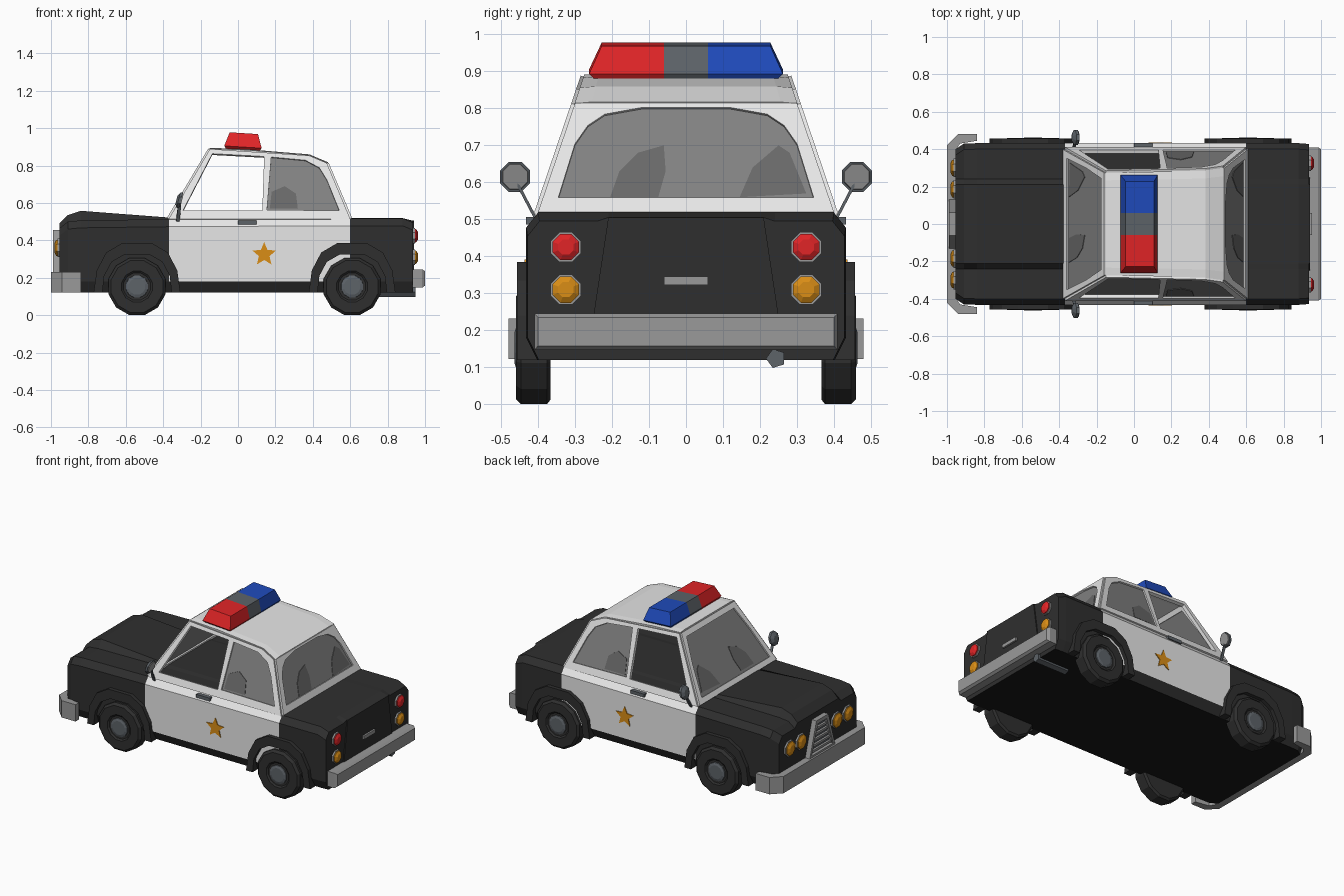
import bpy, bmesh, math
from mathutils import Vector

if "Cube" in bpy.data.objects:
    bpy.data.objects.remove(bpy.data.objects["Cube"])


def material(name, r, g, b):
    m = bpy.data.materials.new(name)
    m.diffuse_color = (r, g, b, 1)
    m.use_nodes = True
    m.node_tree.nodes["Principled BSDF"].inputs["Base Color"].default_value = m.diffuse_color
    return m


BLACK = material("black paint", .028, .028, .028)
UNDER = material("underside black", .009, .009, .009)
WHITE = material("white paint", .8, .8, .8)
CHROME = material("chrome grey", .32, .32, .32)
GREY = material("dark grey", .11, .125, .14)
GLASS = material("window glass", .22, .22, .22)
STREAK = material("dark glass", .14, .14, .14)
RED = material("red", .75, .018, .02)
BLUE = material("blue", .014, .07, .5)
AMBER = material("amber", .7, .27, .008)


def finish(name, bm, *mats):
    bmesh.ops.recalc_face_normals(bm, faces=bm.faces)
    me = bpy.data.meshes.new(name)
    bm.to_mesh(me)
    bm.free()
    for m in mats:
        me.materials.append(m)
    ob = bpy.data.objects.new(name, me)
    bpy.context.collection.objects.link(ob)
    return ob


def loft_bm(rings):
    bm = bmesh.new()
    vs = [[bm.verts.new(p) for p in r] for r in rings]
    n = len(vs[0])
    for a, b in zip(vs, vs[1:]):
        for i in range(n):
            j = (i + 1) % n
            bm.faces.new((a[i], a[j], b[j], b[i]))
    bm.faces.new(vs[0])
    bm.faces.new(vs[-1])
    return bm


def loft(name, rings, mat):
    return finish(name, loft_bm(rings), mat)


def prism(name, pts, place, w0, w1, mat):
    return loft(name, [[place(u, v, w) for u, v in pts] for w in (w0, w1)], mat)


def plate(name, outer, holes, place, thick, mat):
    """Panel with window openings."""
    bm = bmesh.new()
    for loop in [outer] + holes:
        vs = [bm.verts.new(place(u, v, 0)) for u, v in loop]
        for i in range(len(vs)):
            bm.edges.new((vs[i - 1], vs[i]))
    bmesh.ops.triangle_fill(bm, edges=bm.edges[:], use_beauty=True)
    ob = finish(name, bm, mat)
    mod = ob.modifiers.new("thickness", 'SOLIDIFY')
    mod.thickness = thick
    mod.offset = 0
    return ob


def box(name, x0, x1, y0, y1, z0, z1, mat):
    return prism(name, [(x0, y0), (x1, y0), (x1, y1), (x0, y1)],
                 lambda u, v, w: (u, v, w), z0, z1, mat)


def ngon(n, r, cu=0, cv=0):
    return [(cu + r * math.cos(2 * math.pi * (i + .5) / n),
             cv + r * math.sin(2 * math.pi * (i + .5) / n)) for i in range(n)]


def mirrored(half):
    return half + [(-u, v) for u, v in reversed(half) if u]


def along_x(u, v, w):
    return (w, u, v)


def along_y(s):
    return lambda u, v, w: (u, s * w, v)


# Body shell: x, half width, fender height, centre panel height
rings = []
for x, w, zf, zh in [(-.955, .40, .465, .49), (-.91, .43, .50, .535), (-.84, .432, .507, .558),
                     (-.37, .432, .513, .522), (.60, .432, .518, .519),
                     (.88, .432, .518, .519), (.935, .428, .495, .505)]:
    half = [(0, .12), (w - .03, .12), (w, .18), (w, zf - .04), (w - .032, zf), (.24, zf), (.21, zh), (0, zh)]
    rings.append([(x, y, z) for y, z in mirrored(half)])
bm = loft_bm(rings)
bmesh.ops.recalc_face_normals(bm, faces=bm.faces)
for f in bm.faces:
    c = f.calc_center_median()
    if f.normal.z < -.9:
        f.material_index = 2
    elif -.37 < c.x < .6 and abs(c.y) > .39 and c.z > .18:
        f.material_index = 1
finish("body", bm, BLACK, WHITE, UNDER)
prism("trunk_panel", [(-.25, .24), (.25, .24), (.21, .505), (-.21, .505)], along_x, .92, .942, BLACK)


# Cabin surfaces
def side(s):
    return lambda u, v, w: (u, s * (.40 - (v - .515) * .34 + w), v)


def screen(u, v, w):
    return (-.37 + (v - .515) * .595 - w, u, v)


def back(u, v, w):
    return (.60 - (v - .515) * .424 + w, u, v)


front_win = [(-.295, .555), (-.137, .86), (.14, .845), (.13, .555)]
rear_win = [(.155, .56), (.178, .842), (.36, .825), (.435, .785), (.475, .72), (.542, .555)]
side_line = [(-.37, .512), (-.15, .885), (.38, .85), (.475, .81), (.60, .512)]
for s, tag in ((-1, "right"), (1, "left")):
    plate("cabin_side_" + tag, side_line, [front_win, rear_win], side(s), .022, WHITE)
    prism("rear_side_glass_" + tag, rear_win, side(s), -.004, .002, GLASS)
    prism("side_glass_streak_" + tag, [(.17, .57), (.18, .66), (.25, .69), (.31, .65), (.32, .57)],
          side(s), .002, .005, STREAK)

wind = mirrored([(.352, .545), (.30, .72), (.245, .855)])
plate("windshield_frame", mirrored([(.398, .515), (.274, .885)]), [wind], screen, .022, WHITE)
prism("windshield", wind, screen, -.004, .002, GLASS)
rear = mirrored([(.345, .555), (.30, .70), (.265, .75), (.22, .78), (.12, .798)])
plate("rear_window_frame", mirrored([(.40, .515), (.30, .81)]), [rear], back, .022, WHITE)
prism("rear_window", rear, back, -.004, .002, GLASS)
streaks = [[(-.205, .56), (-.18, .63), (-.13, .68), (-.06, .70), (-.055, .63), (-.075, .56)],
           [(.145, .56), (.18, .64), (.25, .70), (.28, .68), (.325, .57)]]
for i, pts in enumerate(streaks):
    prism("rear_glass_streak_%d" % i, pts, back, .002, .005, STREAK)
    prism("front_glass_streak_%d" % i, pts, screen, .002, .005, STREAK)

# Roof
bm = bmesh.new()
rows = []
for x, z in [(-.152, .885), (.05, .877), (.38, .85), (.478, .808)]:
    y = .40 - (z - .515) * .34
    rows.append([bm.verts.new((x, v, z - d)) for v, d in ((-y, .004), (-y * .85, 0), (y * .85, 0), (y, .004))])
for a, b in zip(rows, rows[1:]):
    for i in range(3):
        bm.faces.new((a[i], a[i + 1], b[i + 1], b[i]))
roof = finish("roof", bm, WHITE)
mod = roof.modifiers.new("thickness", 'SOLIDIFY')
mod.thickness = .02
mod.offset = 0

# Roof light bar, split in red, grey and blue
bm = loft_bm([[(-x, -y, z), (x, -y, z), (x, y, z), (-x, y, z)]
              for x, y, z in ((.083, .235, -.052), (.1, .262, -.024), (.076, .228, .05))])
for y in (-.06, .06):
    bmesh.ops.bisect_plane(bm, geom=bm.verts[:] + bm.edges[:] + bm.faces[:],
                           plane_co=(0, y, 0), plane_no=(0, 1, 0))
for f in bm.faces:
    y = f.calc_center_median().y
    f.material_index = 0 if y < -.06 else 2 if y > .06 else 1
bar = finish("light_bar", bm, RED, GREY, BLUE)
bar.location = (.028, 0, .923)
bar.rotation_euler.y = math.radians(3.5)

# Wheels and wheel arches
arch_half = [(.08, .385), (.165, .335), (.215, .24), (.232, .12)]
inner_half = [(.185, .12), (.175, .21), (.135, .285), (.065, .325)]
arch = arch_half + inner_half + [(-u, v) for u, v in reversed(arch_half + inner_half)]
for cx, end in ((-.54, "front"), (.61, "rear")):
    for s, tag in ((-1, "right"), (1, "left")):
        name = end + "_" + tag
        ring = lambda y, r: [(u, s * y, v) for u, v in ngon(12, r, cx, .153)]
        loft("tire_" + name, [ring(.366, .145), ring(.376, .158), ring(.446, .158), ring(.46, .143),
                              ring(.46, .085), ring(.452, .075)], BLACK)
        loft("hub_" + name, [ring(.44, .063), ring(.458, .06), ring(.463, .045)], GREY)
        prism("wheel_arch_" + name, [(cx + u, v) for u, v in arch], along_y(s), .40, .457, BLACK)

# Side details
star = [(.14 + r * math.sin(i * math.pi / 5), .325 + r * math.cos(i * math.pi / 5))
        for i, r in enumerate((.066, .03) * 5)]
for s, tag in ((-1, "right"), (1, "left")):
    prism("door_star_" + tag, star, along_y(s), .428, .437, AMBER)
    box("door_handle_" + tag, 0, .098, s * .405, s * .432, .486, .507, GREY)
    loft("mirror_arm_" + tag, [[(x + u, s * y, z + v) for u, v in ngon(4, .012)]
                               for x, y, z in ((-.322, .405, .50), (-.312, .455, .595))], GREY)
    disc = lambda x, r: [(x + .25 * v, s * .462 + u, .615 + v) for u, v in ngon(8, r)]
    loft("mirror_back_" + tag, [disc(-.33, .022), disc(-.318, .044), disc(-.304, .044)], GREY)
    loft("mirror_face_" + tag, [disc(-.305, .038), disc(-.299, .036)], CHROME)

# Head and tail lights
lamps = [(s * y, z, d, m) for s in (-1, 1) for y, z, d, m in
         ((.185, .36, -1, AMBER), (.30, .36, -1, AMBER), (.325, .425, 1, RED), (.325, .31, 1, AMBER))]
for i, (y, z, d, m) in enumerate(lamps):
    base, r = (.95, .053) if d < 0 else (.93, .044)
    ring = lambda x, q: [(d * (base + x), u, v) for u, v in ngon(8, q, y, z)]
    loft("lamp_rim_%d" % i, [ring(-.02, r), ring(.016, r)], CHROME)
    loft("lamp_lens_%d" % i, [ring(0, r * .87), ring(.022, r * .87), ring(.032, r * .5)], m)

# Grille
trap = lambda g: mirrored([(.135 - g, .22 + g), (.062 - g * .7, .455 - g)])
prism("grille_back", trap(.01), along_x, -.94, -.965, GREY)
plate("grille_frame", trap(0), [trap(.024)], lambda u, v, w: (-.968, u, v), .04, CHROME)
for i in range(5):
    z = .26 + i * .034
    y = .12 - (z - .22) * .31
    box("grille_slat_%d" % i, -.979, -.96, -y, y, z - .007, z + .007, CHROME)

# Bumpers, trunk handle, exhaust
outer = [(-.84, .48), (-.94, .48), (-1, .42)]
inner = [(-.95, .40), (-.93, .43), (-.84, .445)]
u_shape = outer + [(x, -y) for x, y in reversed(outer)] + [(x, -y) for x, y in reversed(inner)] + inner
prism("front_bumper", u_shape, lambda u, v, w: (u, v, w), .122, .232, CHROME)
loft("rear_bumper", [[(x, -y, z), (x, y, z), (x, y, t), (x, -y, t)] for x, y, z, t in
                     ((.92, .41, .147, .245), (.985, .41, .147, .245), (1, .40, .158, .235))], CHROME)
box("trunk_handle", .935, .953, -.06, .06, .322, .345, CHROME)
prism("exhaust_pipe", ngon(5, .027, .243, .124), along_x, .72, .95, GREY)
